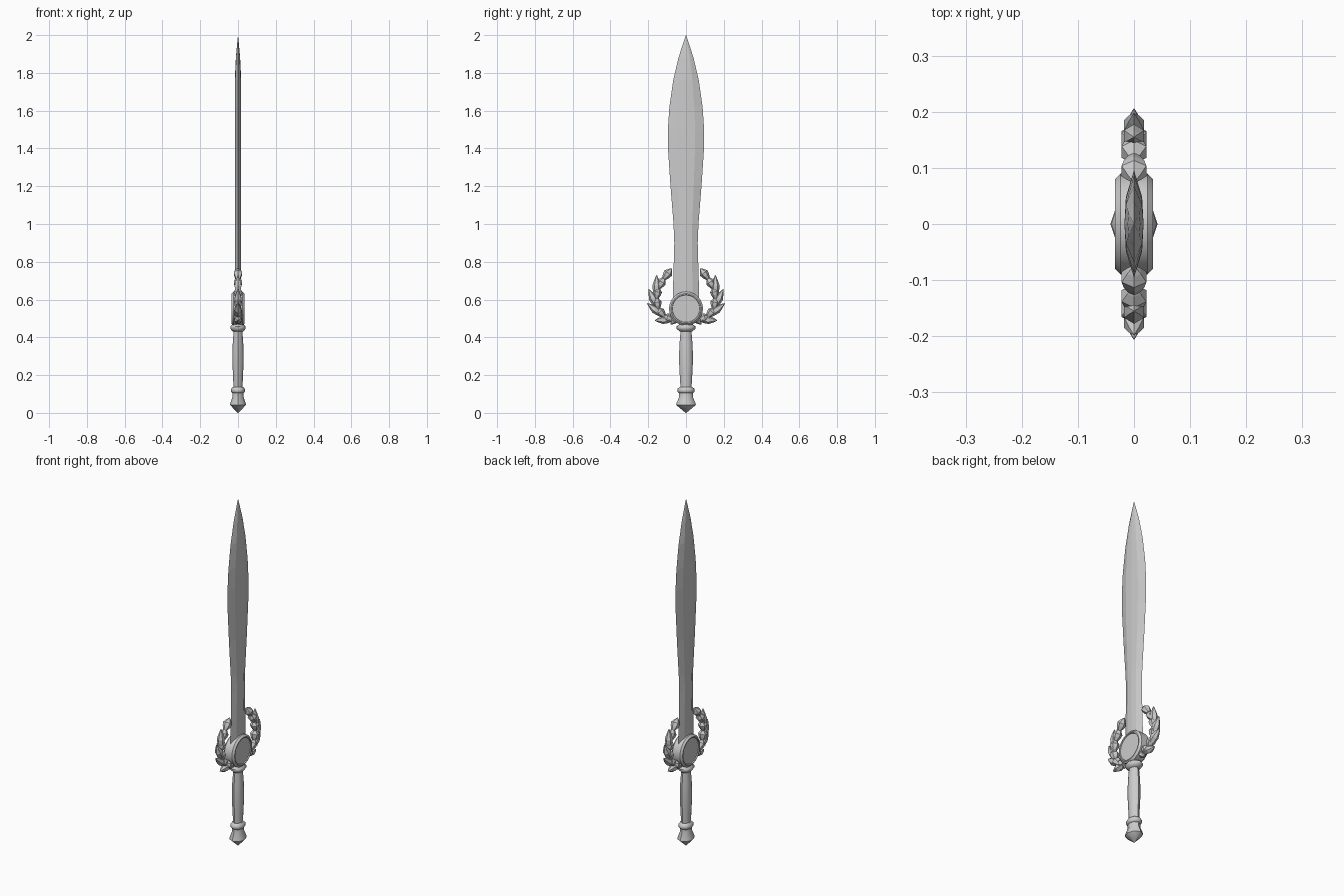
import bpy, bmesh, math
from mathutils import Vector, Matrix

cube = bpy.data.objects.get("Cube")
if cube:
    bpy.data.objects.remove(cube)

steel = bpy.data.materials.new("grey_steel")
steel.use_nodes = True
GREY = (0.6, 0.6, 0.6, 1)
steel.diffuse_color = GREY
steel.node_tree.nodes["Principled BSDF"].inputs["Base Color"].default_value = GREY


def loft(bm, rings):
    """Skin a list of vertex rings and cap both ends."""
    loops = [[bm.verts.new(p) for p in ring] for ring in rings]
    n = len(loops[0])
    for a, b in zip(loops, loops[1:]):
        for i in range(n):
            j = (i + 1) % n
            bm.faces.new((a[i], a[j], b[j], b[i]))
    bm.faces.new(loops[0][::-1])
    bm.faces.new(loops[-1])


def finish(bm, name, angle=None):
    bmesh.ops.remove_doubles(bm, verts=bm.verts, dist=0.0002)
    bmesh.ops.recalc_face_normals(bm, faces=bm.faces)
    mesh = bpy.data.meshes.new(name)
    bm.to_mesh(mesh)
    bm.free()
    mesh.materials.append(steel)
    obj = bpy.data.objects.new(name, mesh)
    bpy.context.collection.objects.link(obj)
    if angle:
        bpy.ops.object.select_all(action='DESELECT')
        obj.select_set(True)
        bpy.context.view_layer.objects.active = obj
        bpy.ops.object.shade_smooth_by_angle(angle=math.radians(angle))
    return obj


def lathe(name, profile, sides, matrix, angle):
    """Revolve (radius, height) pairs around z, then place with a matrix."""
    bm = bmesh.new()
    rings = []
    for r, h in profile:
        turns = [i * math.tau / sides for i in range(sides)]
        rings.append([(r * math.cos(t), r * math.sin(t), h) for t in turns])
    loft(bm, rings)
    bm.transform(matrix)
    return finish(bm, name, angle)


# Leaf-shaped blade with a flattened ridge section
blade = [(0.50, 0.06), (0.62, 0.07), (0.75, 0.066), (0.90, 0.062), (1.0, 0.066),
         (1.2, 0.082), (1.38, 0.094), (1.5, 0.096), (1.62, 0.088),
         (1.76, 0.068), (1.88, 0.04), (1.96, 0.014), (2.0, 0.0005)]
bm = bmesh.new()
rings = []
for z, w in blade:
    t = 0.017 * min(1, w / 0.06)
    half = [(0, -w), (t * 0.85, -w * 0.5), (t, 0), (t * 0.85, w * 0.5)]
    rings.append([(x, y, z) for x, y in half] + [(-x, -y, z) for x, y in half])
loft(bm, rings)
finish(bm, "blade")

# Handle, pommel and collars are slightly flattened from side to side
flat = Matrix.Diagonal((0.81, 1, 1, 1))
lathe("pommel", [(0.002, 0), (0.052, 0.042), (0.05, 0.052), (0.036, 0.085),
                 (0.036, 0.112)], 8, flat, 50)
lathe("lower_collar", [(0.036, 0.104), (0.046, 0.112), (0.046, 0.126),
                       (0.033, 0.138)], 8, flat, 50)
lathe("grip", [(0.029, 0.13), (0.033, 0.2), (0.037, 0.28), (0.035, 0.36),
               (0.028, 0.44)], 8, flat, 50)
lathe("upper_collar", [(0.032, 0.43), (0.05, 0.445), (0.05, 0.458),
                       (0.036, 0.468), (0.036, 0.485)], 8, flat, 50)

# Round guard boss with a rim and a shallow recess on each face
side = [(0.072, 0.029), (0.074, 0.034), (0.08, 0.034), (0.09, 0.024)]
boss = [(r, -h) for r, h in side] + side[::-1]
lathe("guard_boss", boss, 24,
      Matrix.Translation((0, 0, 0.552)) @ Matrix.Rotation(math.pi / 2, 4, 'Y'), 30)


# Wreath of overlapping pointed leaves
def leaf(bm, base, tip, width, thick):
    b, e = Vector((0, *base)), Vector((0, *tip))
    d = e - b
    across = Vector((0, -d.z, d.y)).normalized()
    rings = []
    for f, s in ((0, 0.45), (0.3, 0.85), (0.55, 1), (0.8, 0.55), (1, 0.06)):
        ring = []
        for k in range(6):
            a = k * math.tau / 6
            ring.append(b + d * f + across * (width * s * math.cos(a))
                        + Vector((thick * s * math.sin(a) * 1.15, 0, 0)))
        rings.append(ring)
    loft(bm, rings)


stem = [(0.07, 0.495), (0.115, 0.51), (0.148, 0.55), (0.157, 0.605),
        (0.148, 0.66), (0.118, 0.71), (0.075, 0.765)]
outer_tips = [(0.165, 0.49), (0.205, 0.58), (0.197, 0.655), (0.155, 0.73)]
for name, s in (("left_wreath", 1), ("right_wreath", -1)):
    bm = bmesh.new()
    for a, b in zip(stem, stem[1:]):
        over = (b[0] + (b[0] - a[0]) * 0.2, b[1] + (b[1] - a[1]) * 0.2)
        end = b if b == stem[-1] else over
        leaf(bm, a, end, 0.024, 0.022)
    for a, tip in zip((stem[0], *stem[1:4]), outer_tips):
        leaf(bm, a, tip, 0.022, 0.018)
    leaf(bm, (0.05, 0.51), (0.08, 0.468), 0.02, 0.018)
    bm.transform(Matrix.Diagonal((1, s, 1, 1)))
    finish(bm, name)
